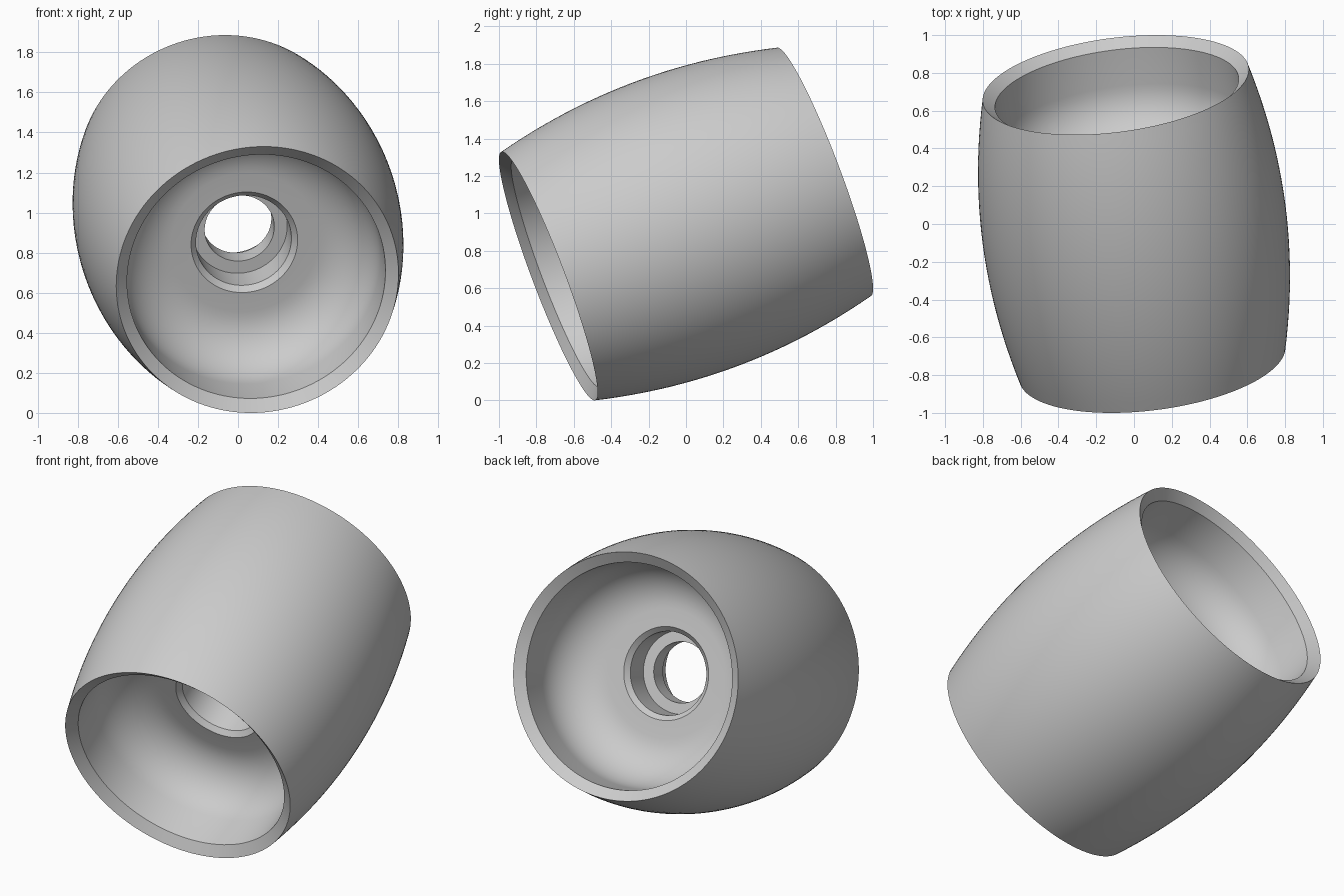
import bpy, bmesh, math
from mathutils import Vector

cube = bpy.data.objects.get("Cube")
if cube:
    bpy.data.objects.remove(cube, do_unlink=True)

SEGMENTS = 128
AXIS = Vector((0.122, -0.929, -0.351)).normalized()
HALF, RIM_R, BELLY_R = 0.793, 0.71, 0.808       # barrel half length and radii
LIP_R, LIP_T = 0.65, 0.747                      # inner edge of the bevelled lip
FLOOR_T, FILLET = 0.26, 0.28                    # bowl floor height and corner radius

# Half profile as (radius, height along axis), from belly to hub bore
half = []
for i in range(13):                             # bulging outer wall
    t = i / 12
    half.append((BELLY_R - (BELLY_R - RIM_R) * t * t, HALF * t))
half.append((LIP_R, LIP_T))                     # bevelled lip
for i in range(13):                             # rounded bowl corner
    a = math.pi / 2 * i / 12
    half.append((LIP_R - FILLET * (1 - math.cos(a)),
                 FLOOR_T + FILLET * (1 - math.sin(a))))
half += [(0.268, FLOOR_T), (0.24, 0.232),       # chamfered counterbore
         (0.24, 0.06), (0.175, 0.06)]           # bearing seat and bore

# Mirror the half profile to close the section
profile = half + [(r, -t) for r, t in reversed(half[1:])]

# Spin the section about the axis
bm = bmesh.new()
verts = [bm.verts.new((r, 0, t)) for r, t in profile]
edges = [bm.edges.new((v, verts[(i + 1) % len(verts)])) for i, v in enumerate(verts)]
bmesh.ops.spin(bm, geom=verts + edges, cent=(0, 0, 0), axis=(0, 0, 1),
               angle=math.tau, steps=SEGMENTS, use_merge=False)
bmesh.ops.remove_doubles(bm, verts=bm.verts[:], dist=0.0001)
bmesh.ops.recalc_face_normals(bm, faces=bm.faces[:])
mesh = bpy.data.meshes.new("barrel_roller")
bm.to_mesh(mesh)
bm.free()

# Tilt the roller onto its axis
roller = bpy.data.objects.new("barrel_roller", mesh)
bpy.context.collection.objects.link(roller)
roller.rotation_euler = AXIS.to_track_quat('Z', 'Y').to_euler()
roller.location = (0, 0, 0.943)

# Plain grey finish
grey = bpy.data.materials.new("light_grey")
grey.use_nodes = True
colour = (0.6, 0.6, 0.6, 1)
grey.diffuse_color = colour
for node in grey.node_tree.nodes:
    if node.type == 'BSDF_PRINCIPLED':
        node.inputs["Base Color"].default_value = colour
mesh.materials.append(grey)

bpy.ops.object.select_all(action='DESELECT')
roller.select_set(True)
bpy.context.view_layer.objects.active = roller
bpy.ops.object.shade_smooth_by_angle(angle=math.radians(30))
